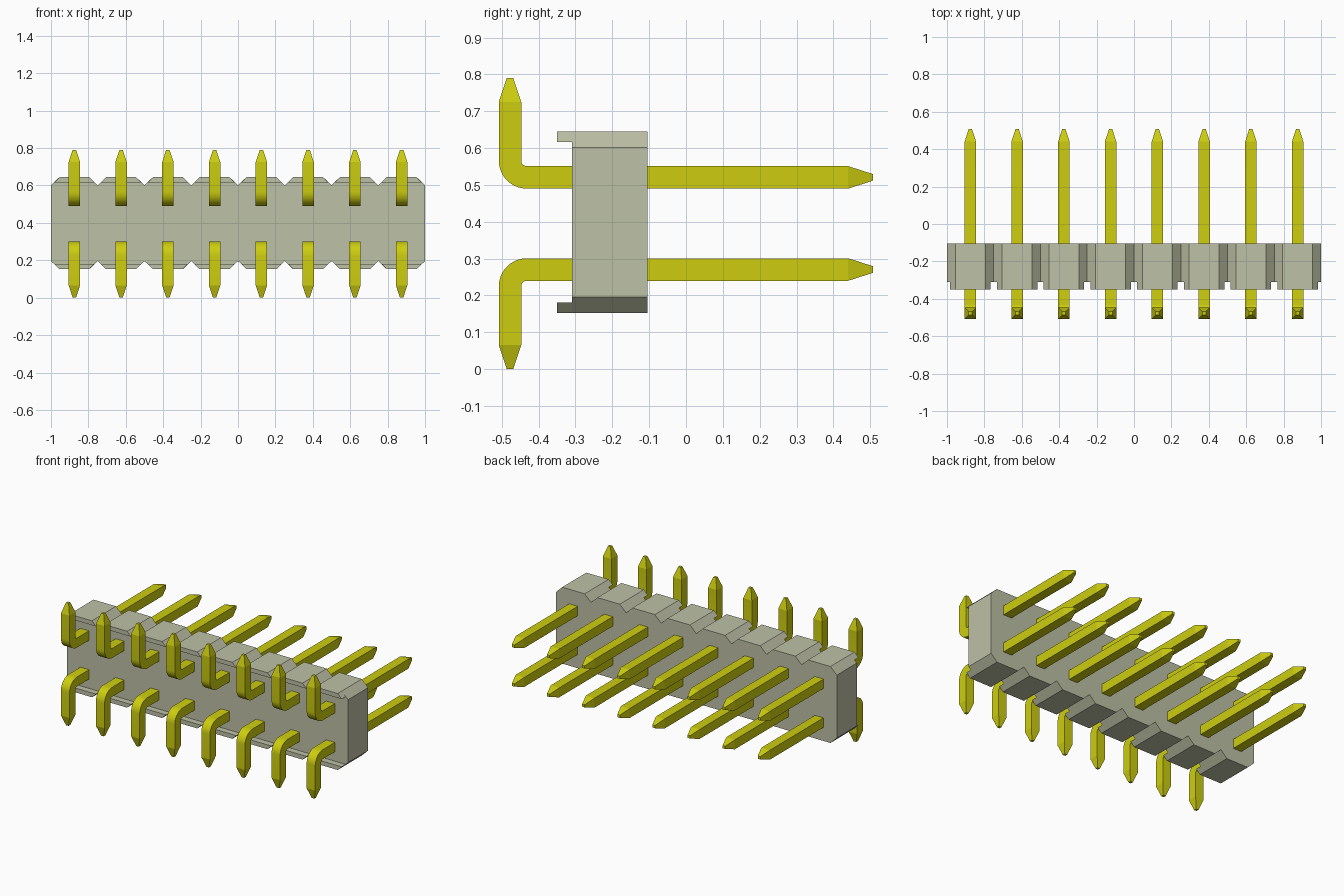
import bpy, bmesh, math
from mathutils import Vector

if "Cube" in bpy.data.objects:
    bpy.data.objects.remove(bpy.data.objects["Cube"], do_unlink=True)

COUNT, PITCH = 8, 0.25
MID_Z = 0.3955            # mirror plane between the two pin rows
HALF_PIN, HALF_TIP = 0.0305, 0.009


def material(name, rgb):
    m = bpy.data.materials.new(name)
    m.use_nodes = True
    m.diffuse_color = (*rgb, 1)
    m.node_tree.nodes["Principled BSDF"].inputs["Base Color"].default_value = (*rgb, 1)
    return m


def make_object(name, bm, mat):
    bmesh.ops.recalc_face_normals(bm, faces=bm.faces[:])
    mesh = bpy.data.meshes.new(name)
    bm.to_mesh(mesh)
    bm.free()
    mesh.materials.append(mat)
    ob = bpy.data.objects.new(name, mesh)
    bpy.context.collection.objects.link(ob)
    return ob


def extrude_profile(bm, points, y0, y1):
    """Solid from an (x, z) outline, running from y0 to y1."""
    face = bm.faces.new([bm.verts.new((x, y0, z)) for x, z in points])
    out = bmesh.ops.extrude_face_region(bm, geom=[face], use_keep_orig=True)
    verts = [g for g in out["geom"] if isinstance(g, bmesh.types.BMVert)]
    bmesh.ops.translate(bm, verts=verts, vec=(0, y1 - y0, 0))


plastic = material("warm grey plastic", (0.515, 0.533, 0.381))
gold = material("yellow metal", (0.61, 0.61, 0.005))
centres = [(i - (COUNT - 1) / 2) * PITCH for i in range(COUNT)]

# Housing: one bar with chamfered bumps along the top and bottom
NOTCH, CREST, LIP = 0.2025, 0.246, 0.218      # heights from the middle
top = [(-1.0, NOTCH)]
for c in centres:
    top += [(c - 0.08, CREST), (c + 0.08, CREST), (c + PITCH / 2, NOTCH)]
outline = [(x, MID_Z + 0.003 + h) for x, h in top]
outline += [(x, MID_Z + 0.003 - h) for x, h in reversed(top)]
bm = bmesh.new()
extrude_profile(bm, outline, -0.309, -0.105)
make_object("housing", bm, plastic)

# Thin lips that carry each bump forward
for label, s in (("upper", 1), ("lower", -1)):
    bm = bmesh.new()
    for c in centres:
        lip = [(c - 0.108, LIP), (c - 0.08, CREST), (c + 0.08, CREST), (c + 0.108, LIP)]
        extrude_profile(bm, [(x, MID_Z + 0.003 + s * h) for x, h in lip], -0.35, -0.309)
    make_object(label + "_lips", bm, plastic)


def pin_sections():
    """Square cross-sections along a bent pin: (y, z, direction angle, half size)."""
    z, y, bend = 0.5205, -0.4775, 0.0455
    cy, cz = y + bend, z + bend
    rings = [(0.507, z, 0, HALF_TIP), (0.44, z, 0, HALF_PIN)]
    steps = 10
    for i in range(steps + 1):
        a = math.pi / 2 * i / steps
        rings.append((cy - bend * math.sin(a), cz - bend * math.cos(a), a, HALF_PIN))
    rings += [(y, 0.725, math.pi / 2, HALF_PIN), (y, 0.79, math.pi / 2, HALF_TIP)]
    return rings


# Pins: bent square bars with tapered ends, in two mirrored rows
for label, s in (("upper", 1), ("lower", -1)):
    for n, c in enumerate(centres, 1):
        bm = bmesh.new()
        rings = []
        for y, z, a, h in pin_sections():
            normal = Vector((0, math.sin(a), math.cos(a)))
            ring = []
            for dx, dn in ((-1, -1), (1, -1), (1, 1), (-1, 1)):
                p = Vector((c + dx * h, y, z)) + normal * dn * h
                p.z = MID_Z + s * (p.z - MID_Z)
                ring.append(bm.verts.new(p))
            rings.append(ring)
        for r0, r1 in zip(rings, rings[1:]):
            for k in range(4):
                j = (k + 1) % 4
                bm.faces.new((r0[k], r0[j], r1[j], r1[k]))
        bm.faces.new(rings[0])
        bm.faces.new(rings[-1])
        ob = make_object(f"{label}_pin_{n}", bm, gold)
        # Smooth the bend, keep the edges of the bar crisp
        bpy.ops.object.select_all(action="DESELECT")
        ob.select_set(True)
        bpy.context.view_layer.objects.active = ob
        bpy.ops.object.shade_smooth_by_angle(angle=math.radians(15))
